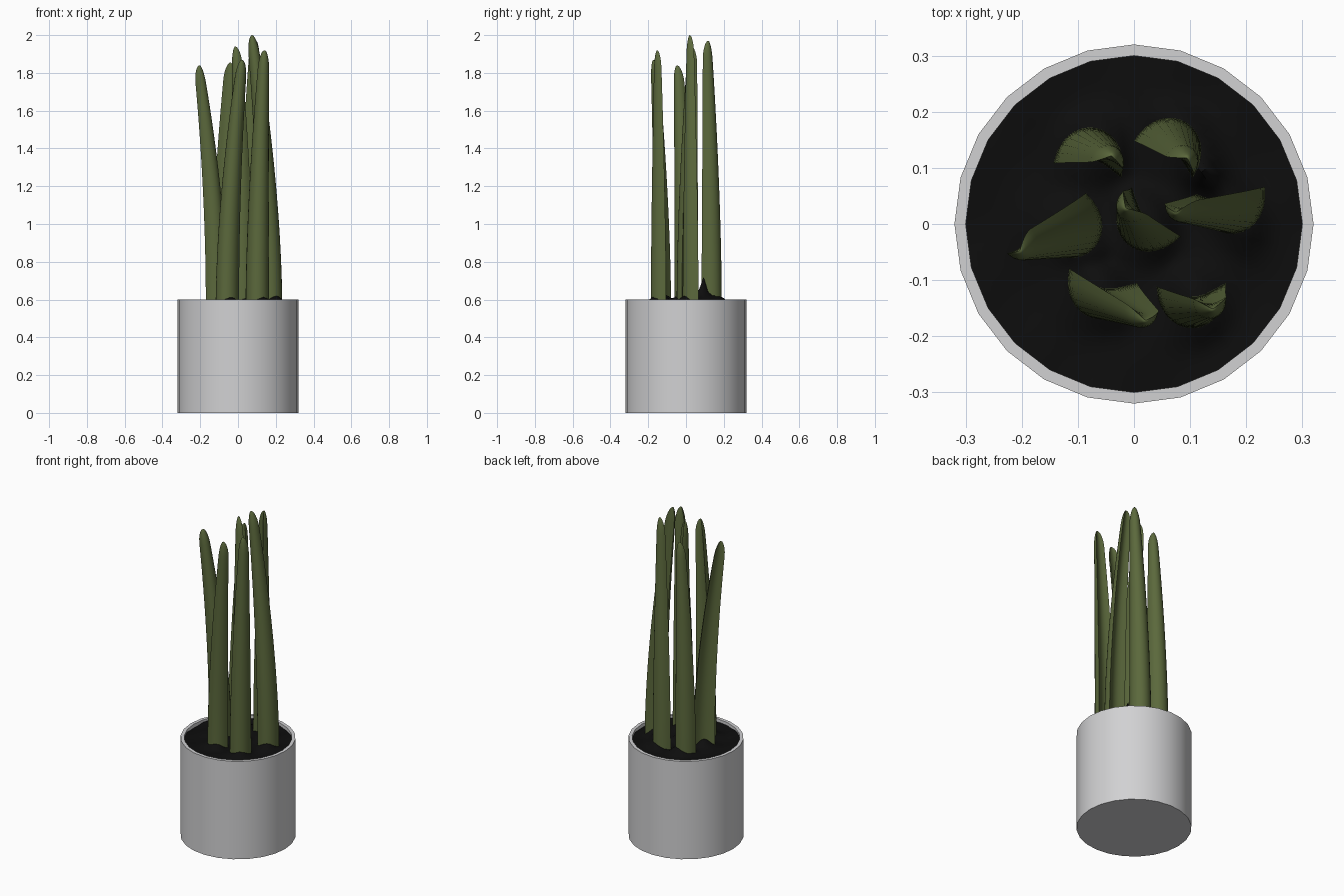
import bpy, bmesh, math
from mathutils import Vector, Matrix

if "Cube" in bpy.data.objects:
    bpy.data.objects.remove(bpy.data.objects["Cube"])


def material(name, rgb):
    m = bpy.data.materials.new(name)
    m.diffuse_color = (*rgb, 1)
    m.use_nodes = True
    m.node_tree.nodes["Principled BSDF"].inputs["Base Color"].default_value = m.diffuse_color
    return m


POT = material("pale grey pot", (0.64, 0.64, 0.65))
SOIL = material("black soil", (0.004, 0.004, 0.004))
GREEN = material("leaf green", (0.105, 0.14, 0.045))


def rings_to_object(name, rings, mat, cap_start=True, cap_end=True, angle=40):
    """Skin a list of equally sized closed rings."""
    bm = bmesh.new()
    vs = [[bm.verts.new(p) for p in r] for r in rings]
    n = len(vs[0])
    for a, b in zip(vs, vs[1:]):
        for i in range(n):
            j = (i + 1) % n
            bm.faces.new((a[i], a[j], b[j], b[i]))
    if cap_start:
        bm.faces.new(vs[0][::-1])
    if cap_end:
        bm.faces.new(vs[-1])
    bmesh.ops.recalc_face_normals(bm, faces=bm.faces)
    me = bpy.data.meshes.new(name)
    bm.to_mesh(me)
    bm.free()
    ob = bpy.data.objects.new(name, me)
    bpy.context.collection.objects.link(ob)
    me.materials.append(mat)
    bpy.ops.object.select_all(action='DESELECT')
    ob.select_set(True)
    bpy.context.view_layer.objects.active = ob
    bpy.ops.object.shade_smooth_by_angle(angle=math.radians(angle))
    return ob


def circle(r, z, n=24):
    return [(r * math.cos(2 * math.pi * i / n), r * math.sin(2 * math.pi * i / n), z)
            for i in range(n)]


# Pot: hollow 24-sided cup
rings_to_object("pot", [circle(0.32, 0), circle(0.32, 0.6), circle(0.3, 0.6),
                        circle(0.3, 0.04)], POT)

# Leaves: chord midpoint x, y, chord angle (bulge lies to its right), tip x, y, z
LEAVES = [
    (-0.083, 0.095, 168, -0.04, 0.122, 1.855),
    (0.052, 0.115, 148, 0.095, 0.118, 1.97),
    (-0.128, 0.010, 47, -0.203, -0.048, 1.84),
    (0.040, 0.022, -45 + 0, -0.015, 0.028, 1.94),
    (0.172, 0.060, 6, 0.075, 0.020, 2.0),
    (-0.055, -0.092, -12, 0.02, -0.172, 1.87),
    (0.102, -0.108, 3, 0.14, -0.152, 1.92),
]


def crescent():
    """Bean-shaped section: deep outer arc and shallow inner hollow."""
    pts = []
    for i in range(15):
        t = math.pi * i / 14
        pts.append(Vector((-0.062 * math.cos(t), -0.078 * math.sin(t) ** 0.9 if 0 < i < 14 else 0, 0)))
    for i in range(1, 7):
        u = 1 - 2 * i / 7
        pts.append(Vector((0.056 * u, -0.022 * (1 - u * u), 0)))
    return pts


def taper(t):
    body = 1 - 0.58 * t ** 1.6
    end = max(0.0, (t - 0.93) / 0.07)
    return body * math.sqrt(max(0.0, 1 - end * end))


CENTRE = Vector((0, -0.042, 0))
Z0 = 0.56
STEPS = [i / 18 * 0.93 for i in range(19)] + [0.95, 0.965, 0.98, 0.99, 0.996, 0.9995]
bases = []
for k, (x, y, ang, tx, ty, tz) in enumerate(LEAVES):
    # bulge of the first two leaves faces the back
    rot = Matrix.Rotation(math.radians(ang), 3, 'Z')
    base = Vector((x, y, 0)) + rot @ CENTRE
    bases.append(base)
    tip = Vector((tx, ty, 0))
    rings = []
    for t in STEPS:
        c = base.lerp(tip, t ** 1.8)
        c.z = Z0 + (tz - Z0) * t
        s = taper(t)
        rings.append([c + rot @ ((p - CENTRE) * s) for p in crescent()])
    rings_to_object(f"leaf_{k + 1}", rings, GREEN, angle=60)


# Soil: disc with low mounds round the leaves and one sharp clump
def soil_z(x, y):
    z = 0.582 + 0.006 * math.sin(31 * x + 1) * math.cos(27 * y)
    d = min(math.hypot(x - b.x, y - b.y) for b in bases)
    z += 0.038 * math.exp(-(d / 0.065) ** 4) * (0.65 + 0.35 * math.sin(40 * x + 23 * y))
    z += 0.2 * math.exp(-math.hypot(x - 0.127, y - 0.09) / 0.016)
    return min(z, 0.59) if math.hypot(x, y) > 0.27 else z


soil_rings = []
for i in range(25):
    r = 0.299 * (1 - i / 24) + 0.002
    soil_rings.append([(px, py, soil_z(px, py)) for px, py, _ in circle(r, 0, 48)])
rings_to_object("soil", soil_rings, SOIL, cap_start=False, angle=60)
